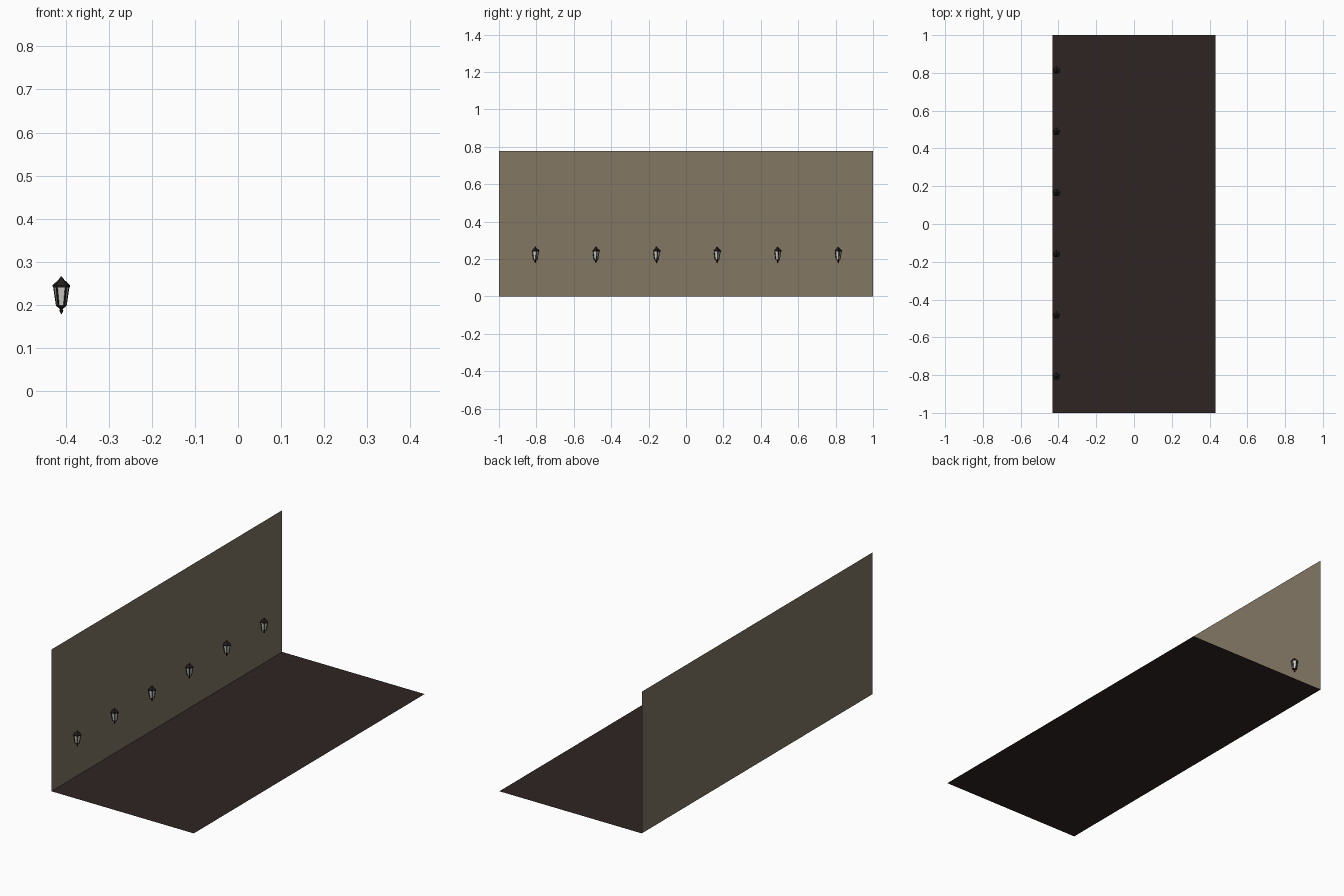
import bpy, bmesh, math
from mathutils import Vector

if "Cube" in bpy.data.objects:
    bpy.data.objects.remove(bpy.data.objects["Cube"])


def material(name, rgb):
    m = bpy.data.materials.new(name)
    lin = [c / 12.92 if c <= 0.04045 else ((c + 0.055) / 1.055) ** 2.4 for c in (v / 255 for v in rgb)]
    m.diffuse_color = (*lin, 1)
    m.use_nodes = True
    m.node_tree.nodes["Principled BSDF"].inputs["Base Color"].default_value = m.diffuse_color
    return m


WALL = material("tan plaster", (130, 119, 100))
FLOOR = material("dark brown floor", (47, 36, 36))
IRON = material("black iron", (36, 30, 30))
GLASS = material("pale glass", (205, 205, 200))
X, H, SIDES = 0.432, 0.777, 5


def make(name, verts, faces, mats):
    me = bpy.data.meshes.new(name)
    me.from_pydata(verts, [], faces)
    for m in mats:
        me.materials.append(m)
    ob = bpy.data.objects.new(name, me)
    bpy.context.collection.objects.link(ob)
    return ob


def ring(x, y, z, r):
    # pentagon with one flat side towards the front
    return [Vector((x + r * math.cos(math.pi / 2 + k * math.tau / SIDES),
                    y + r * math.sin(math.pi / 2 + k * math.tau / SIDES), z)) for k in range(SIDES)]


def stack(name, x, y, profile, mat):
    # closed faceted body from (z, radius) pairs
    verts = [v for z, r in profile for v in ring(x, y, z, r)]
    faces = [list(range(SIDES))[::-1], [len(verts) - SIDES + k for k in range(SIDES)]]
    for i in range(len(profile) - 1):
        for k in range(SIDES):
            a, b, n = i * SIDES + k, i * SIDES + (k + 1) % SIDES, SIDES
            faces.append((a, b, b + n, a + n))
    return make(name, verts, faces, [mat])


# floor and wall sheets
make("floor", [(-X, -1, 0), (X, -1, 0), (X, 1, 0), (-X, 1, 0)], [(0, 1, 2, 3)], [FLOOR])
make("wall", [(-X, -1, 0), (-X, 1, 0), (-X, 1, H), (-X, -1, H)], [(0, 1, 2, 3)], [WALL])

# row of six lanterns
for i in range(6):
    x, y = -0.4105, -0.806 + 0.3238 * i
    stack("lantern_glass", x, y, [(0.198, 0.0115), (0.242, 0.0185)], GLASS)
    stack("lantern_roof", x, y, [(0.240, 0.0205), (0.245, 0.0215), (0.258, 0.007), (0.266, 0.0008)], IRON)
    stack("lantern_finial", x, y, [(0.178, 0.0008), (0.186, 0.005), (0.190, 0.003),
                                   (0.196, 0.011), (0.199, 0.0125)], IRON)
    # corner bars
    for lo, hi in zip(ring(x, y, 0.197, 0.0118), ring(x, y, 0.242, 0.0188)):
        out = Vector((lo.x - x, lo.y - y, 0)).normalized()
        side = Vector((-out.y, out.x, 0))
        t = 0.0017
        verts = [p + out * a * t + side * b * t for p in (lo, hi)
                 for a, b in ((-1, -1), (.4, -1), (.4, 1), (-1, 1))]
        make("lantern_bar", verts, [(3, 2, 1, 0), (4, 5, 6, 7), (0, 1, 5, 4), (1, 2, 6, 5),
                                    (2, 3, 7, 6), (3, 0, 4, 7)], [IRON])
